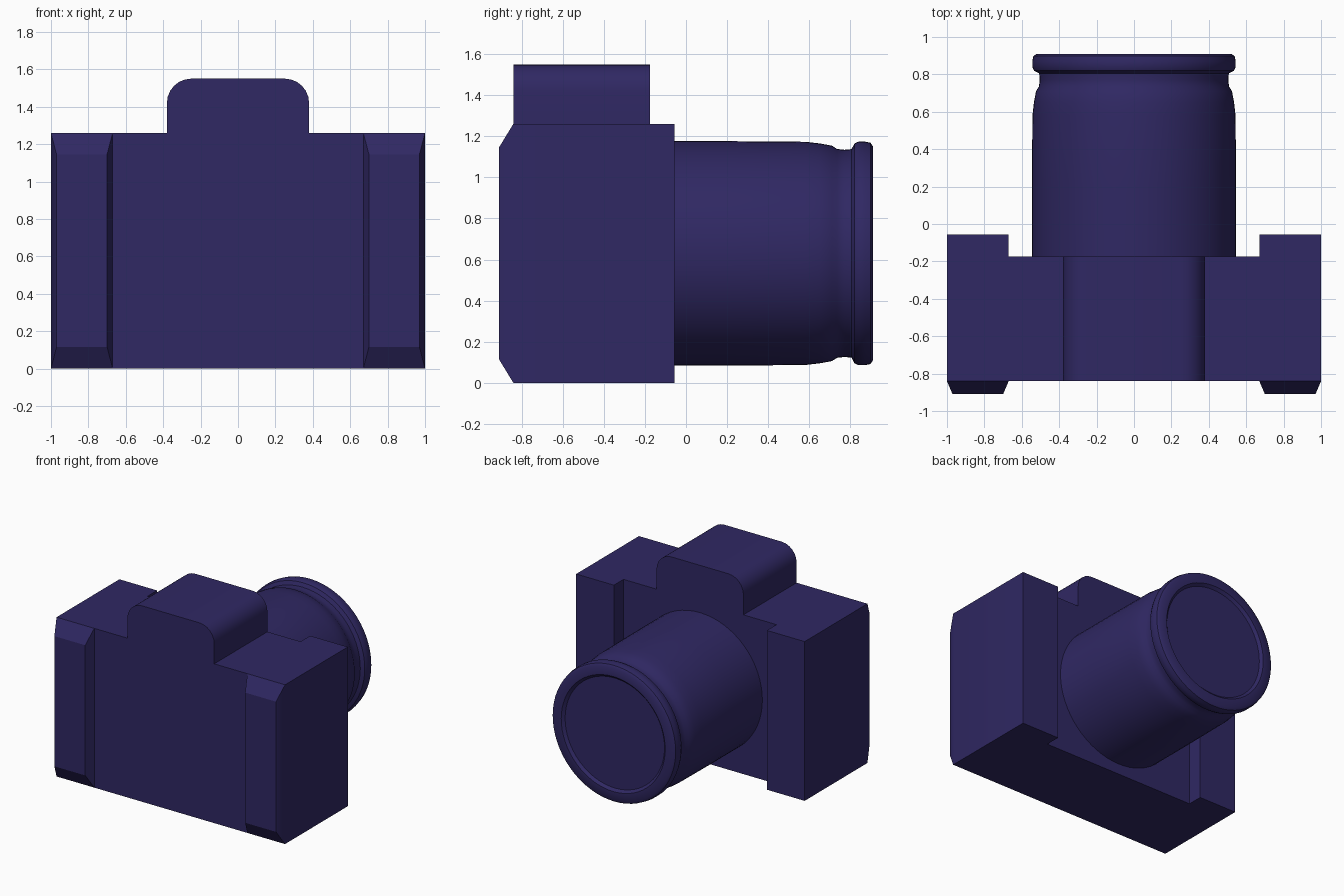
import bpy, bmesh
from math import sin, cos, pi
from mathutils import Vector

if "Cube" in bpy.data.objects:
    bpy.data.objects.remove(bpy.data.objects["Cube"])

mat = bpy.data.materials.new("dark_indigo")
mat.diffuse_color = (0.029, 0.021, 0.125, 1)
mat.use_nodes = True
mat.node_tree.nodes["Principled BSDF"].inputs["Base Color"].default_value = mat.diffuse_color


def finish(bm, name, angle):
    bmesh.ops.recalc_face_normals(bm, faces=bm.faces)
    me = bpy.data.meshes.new(name)
    bm.to_mesh(me)
    bm.free()
    ob = bpy.data.objects.new(name, me)
    me.materials.append(mat)
    bpy.context.collection.objects.link(ob)
    bpy.ops.object.select_all(action='DESELECT')
    ob.select_set(True)
    bpy.context.view_layer.objects.active = ob
    bpy.ops.object.shade_smooth_by_angle(angle=angle)
    return ob


# Camera body: front silhouette with rounded viewfinder hump, extruded in depth
BACK, FRONT, H, GRIP = -0.84, -0.175, 1.26, 0.67
r, steps = 0.13, 6
half = [(1, 0), (1, H), (0.38, H)]
half += [(0.25 + r * cos(a), 1.42 + r * sin(a))
         for a in (i * pi / 2 / steps for i in range(steps + 1))]
outline = half + [(-x, z) for x, z in reversed(half)]
bm = bmesh.new()
face = bm.faces.new([bm.verts.new((x, BACK, z)) for x, z in outline])
ext = bmesh.ops.extrude_face_region(bm, geom=[face], use_keep_orig=True)
new = [g for g in ext["geom"] if isinstance(g, bmesh.types.BMVert)]
bmesh.ops.translate(bm, verts=new, vec=(0, FRONT - BACK, 0))
for s in (-1, 1):
    bmesh.ops.bisect_plane(bm, geom=bm.verts[:] + bm.edges[:] + bm.faces[:],
                           plane_co=(s * GRIP, 0, 0), plane_no=(1, 0, 0))
bmesh.ops.recalc_face_normals(bm, faces=bm.faces)


def pull_ends(side, target_y, sx, sz):
    # raise the outer panels of the front or back, with optional taper
    bm.normal_update()
    ends = [f for f in bm.faces if f.normal.y * side > 0.9
            and abs(f.calc_center_bounds().x) > GRIP]
    for f in bmesh.ops.extrude_discrete_faces(bm, faces=ends)["faces"]:
        c = f.calc_center_bounds()
        for v in f.verts:
            v.co = Vector((c.x + (v.co.x - c.x) * sx, target_y,
                           c.z + (v.co.z - c.z) * sz))


pull_ends(1, -0.055, 1, 1)               # front grips
pull_ends(-1, -0.91, 0.27 / 0.33, 1.03 / H)  # bevelled back pads
finish(bm, "camera_body", 0.52)

# Lens barrel: (radius, y) profile turned about the y axis, with recessed glass
profile = [(0.546, FRONT), (0.546, 0.2), (0.543, 0.58), (0.535, 0.65),
           (0.524, 0.71), (0.508, 0.735), (0.504, 0.77), (0.507, 0.805),
           (0.535, 0.82), (0.544, 0.84), (0.544, 0.87), (0.538, 0.898),
           (0.52, 0.91), (0.455, 0.91), (0.435, 0.89), (0, 0.89)]
bm = bmesh.new()
pts = [bm.verts.new((rad, y, 0.63)) for rad, y in profile]
edges = [bm.edges.new(p) for p in zip(pts, pts[1:])]
bmesh.ops.spin(bm, geom=pts + edges, cent=(0, 0, 0.63), axis=(0, 1, 0),
               angle=2 * pi, steps=64)
bmesh.ops.remove_doubles(bm, verts=bm.verts, dist=0.0005)
finish(bm, "lens", 0.6)
